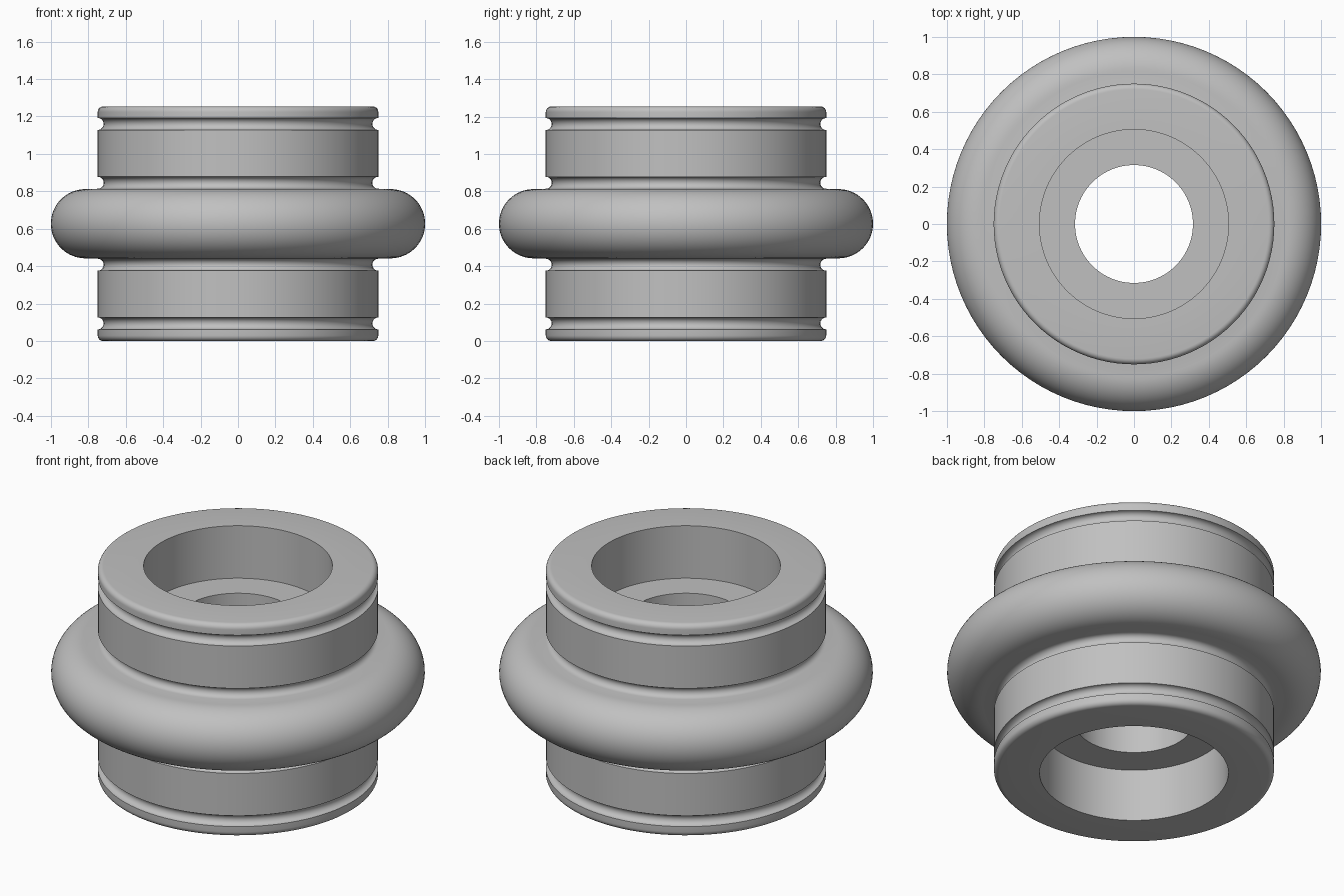
import bpy, bmesh
from math import sin, cos, pi, radians
from mathutils import Matrix, Vector

if "Cube" in bpy.data.objects:
    bpy.data.objects.remove(bpy.data.objects["Cube"])

HEIGHT = 1.254
MID = HEIGHT / 2
SEGMENTS = 96

metal = bpy.data.materials.new("plain grey")
metal.use_nodes = True
grey = (0.53, 0.53, 0.53, 1)
metal.diffuse_color = grey
metal.node_tree.nodes["Principled BSDF"].inputs["Base Color"].default_value = grey


def arc(r, z, radius, start, end, steps):
    """Points of a profile arc in the radius/height plane."""
    angles = [radians(start + (end - start) * i / steps) for i in range(steps + 1)]
    return [(r + radius * cos(a), z + radius * sin(a)) for a in angles]


# Upper half of the cross-section, from the bore out to the ring's equator
half = [(0.315, MID), (0.315, 0.944), (0.505, 0.944), (0.505, HEIGHT)]
half += arc(0.72, HEIGHT - 0.03, 0.03, 90, 0, 6)       # rounded rim
half += arc(0.75, 1.16, 0.032, 90, 270, 10)            # upper groove
half += arc(0.75, 0.846, 0.032, 90, 270, 10)           # groove above the ring
half += arc(0.815, MID, 0.185, 90, 0, 16)              # bulging ring

# Mirror the half about mid-height to close the section
profile = half + [(r, HEIGHT - z) for r, z in reversed(half[1:-1])]

# Revolve the section around the vertical axis
bm = bmesh.new()
rings = []
for s in range(SEGMENTS):
    turn = Matrix.Rotation(2 * pi * s / SEGMENTS, 3, "Z")
    rings.append([bm.verts.new(turn @ Vector((r, 0, z))) for r, z in profile])
count = len(profile)
for s in range(SEGMENTS):
    a, b = rings[s], rings[(s + 1) % SEGMENTS]
    for i in range(count):
        j = (i + 1) % count
        bm.faces.new((a[i], b[i], b[j], a[j]))
bmesh.ops.recalc_face_normals(bm, faces=bm.faces)

mesh = bpy.data.meshes.new("grooved_bushing")
bm.to_mesh(mesh)
bm.free()
mesh.materials.append(metal)
bushing = bpy.data.objects.new("grooved_bushing", mesh)
bpy.context.collection.objects.link(bushing)

# Smooth the curved surfaces and keep the machined edges crisp
bpy.ops.object.select_all(action="DESELECT")
bushing.select_set(True)
bpy.context.view_layer.objects.active = bushing
bpy.ops.object.shade_smooth_by_angle(angle=radians(30))
